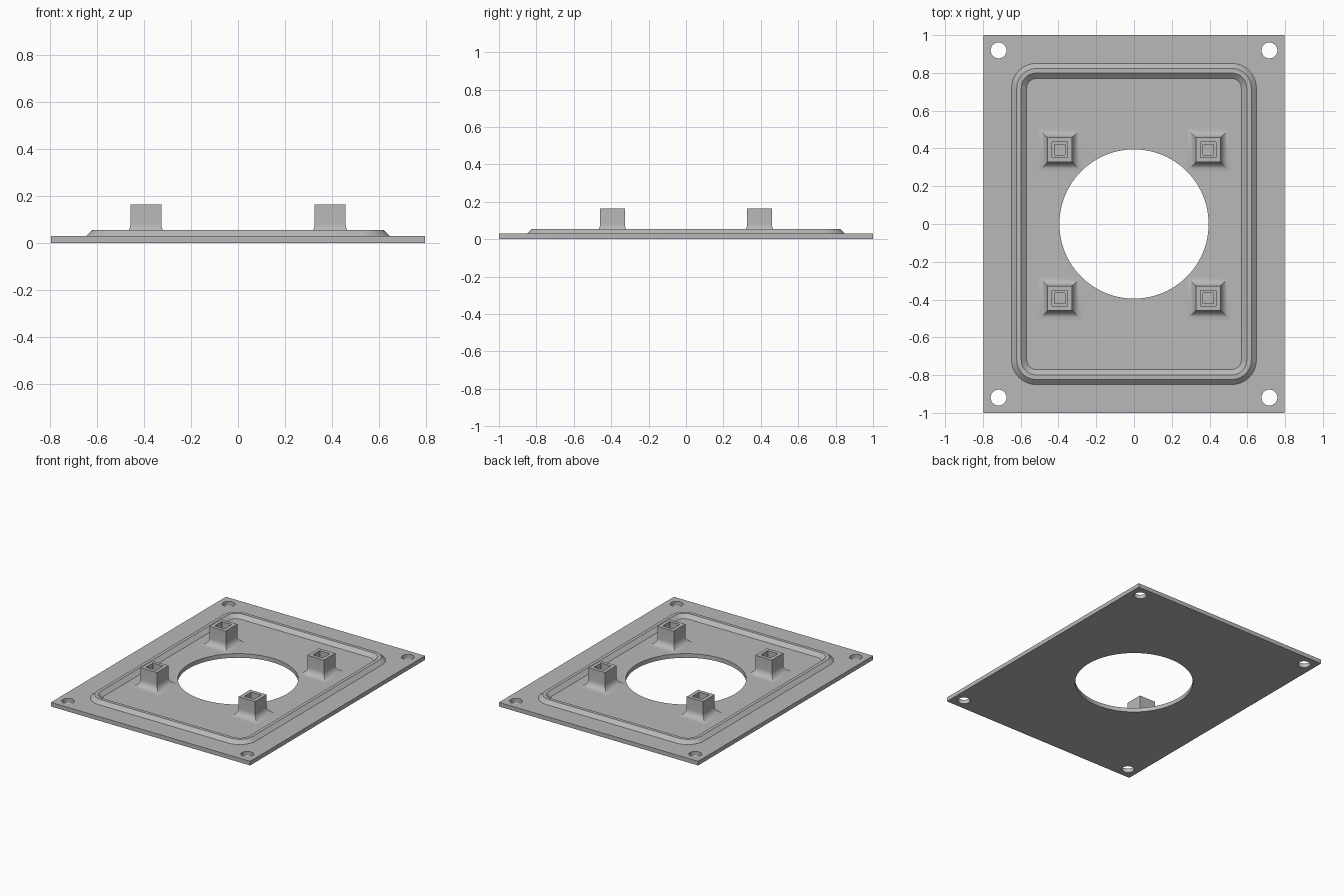
import bpy, bmesh, math

cube = bpy.data.objects.get("Cube")
if cube:
    bpy.data.objects.remove(cube, do_unlink=True)

THICK = 0.03
POST = 0.393      # post centre offset in x and y

grey = bpy.data.materials.new("matte grey")
grey.use_nodes = True
grey.diffuse_color = (0.48, 0.48, 0.48, 1)
grey.node_tree.nodes["Principled BSDF"].inputs["Base Color"].default_value = (0.48, 0.48, 0.48, 1)


def finish(bm, name):
    mesh = bpy.data.meshes.new(name)
    bm.to_mesh(mesh)
    bm.free()
    mesh.materials.append(grey)
    obj = bpy.data.objects.new(name, mesh)
    bpy.context.collection.objects.link(obj)
    return obj


def smooth(obj):
    bpy.ops.object.select_all(action="DESELECT")
    obj.select_set(True)
    bpy.context.view_layer.objects.active = obj
    bpy.ops.object.shade_smooth_by_angle(angle=math.radians(30))


def rounded_rect(hx, hy, r, steps=10):
    """Counter-clockwise outline; a zero radius gives a plain rectangle."""
    points = []
    for i, (sx, sy) in enumerate([(1, 1), (-1, 1), (-1, -1), (1, -1)]):
        for k in range(steps + 1 if r else 1):
            a = math.pi / 2 * (i + k / steps)
            points.append((sx * (hx - r) + r * math.cos(a), sy * (hy - r) + r * math.sin(a)))
    return points


def loft(name, sections, centre=(0, 0), cap_end=False):
    """Joins (half x, half y, corner radius, z) sections into one skin."""
    bm = bmesh.new()
    rings = [[bm.verts.new((x + centre[0], y + centre[1], z)) for x, y in rounded_rect(hx, hy, r)]
             for hx, hy, r, z in sections]
    for a, b in zip(rings, rings[1:]):
        for i in range(len(a)):
            j = (i + 1) % len(a)
            bm.faces.new((a[i], a[j], b[j], b[i]))
    if cap_end:
        bm.faces.new(rings[-1])
    obj = finish(bm, name)
    smooth(obj)
    return obj


# Base plate with the large opening and four corner screw holes
bm = bmesh.new()
bmesh.ops.create_cube(bm, size=1)
bmesh.ops.scale(bm, vec=(1.595, 2, THICK), verts=bm.verts)
bmesh.ops.translate(bm, vec=(0, 0, THICK / 2), verts=bm.verts)
plate = finish(bm, "base_plate")

bm = bmesh.new()
holes = [(0, 0, 0.395, 96)] + [(sx * 0.717, sy * 0.919, 0.042, 40) for sx in (-1, 1) for sy in (-1, 1)]
for x, y, radius, sides in holes:
    made = bmesh.ops.create_cone(bm, cap_ends=True, segments=sides, radius1=radius, radius2=radius, depth=0.3)
    bmesh.ops.translate(bm, vec=(x, y, 0), verts=made["verts"])
cutter = finish(bm, "hole_cutter")
cut = plate.modifiers.new("holes", "BOOLEAN")
cut.operation = "DIFFERENCE"
cut.solver = "EXACT"
cut.object = cutter
bpy.ops.object.select_all(action="DESELECT")
plate.select_set(True)
bpy.context.view_layer.objects.active = plate
bpy.ops.object.modifier_apply(modifier=cut.name)
bpy.data.objects.remove(cutter, do_unlink=True)
smooth(plate)

# Raised rim with sloped sides
loft("raised_rim", [(0.648, 0.850, 0.13, THICK), (0.621, 0.823, 0.103, 0.055),
                    (0.597, 0.799, 0.079, 0.055), (0.568, 0.770, 0.05, THICK)])

# Square posts: concave flared foot, straight shaft, stepped socket
HALF, FLARE, STEPS = 0.066, 0.05, 8
profile = []
for k in range(STEPS + 1):
    a = math.pi / 2 * k / STEPS
    profile.append((HALF + FLARE * (1 - math.sin(a)), THICK + FLARE * (1 - math.cos(a))))
profile += [(HALF, 0.165), (0.04, 0.165), (0.04, 0.08), (0.028, 0.08), (0.028, THICK + 0.005)]
for side, sx in (("left", 1), ("right", -1)):
    for end, sy in (("front", -1), ("back", 1)):
        loft(f"{end}_{side}_post", [(h, h, 0, z) for h, z in profile],
             (sx * POST, sy * POST), cap_end=True)
